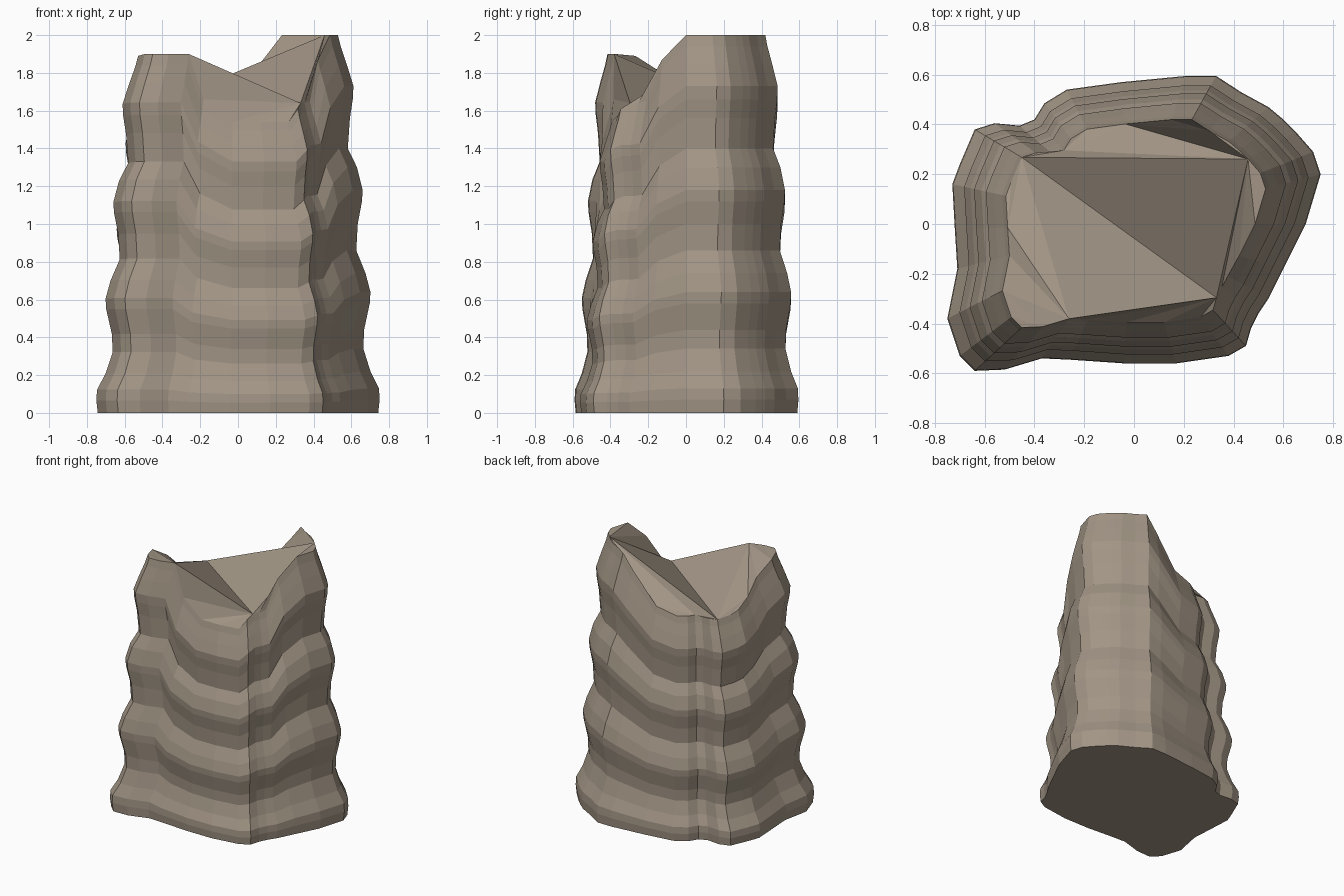
import bpy, bmesh

# Outline at the widest ring, counter-clockwise from the left: x, y, rim height
outline = [
    (-.75, -.38, 1.89), (-.70, -.53, 1.9), (-.64, -.59, 1.9), (-.52, -.585, 1.9),
    (-.37, -.54, 1.9), (-.26, -.545, 1.66), (-.04, -.56, 1.54), (.17, -.56, 1.54),
    (.38, -.53, 1.54), (.45, -.49, 1.61), (.47, -.42, 1.64), (.50, -.36, 1.64),
    (.54, -.30, 1.65), (.60, -.18, 1.87), (.69, .00, 2.0), (.75, .20, 2.0),
    (.72, .29, 2.0), (.65, .37, 2.0), (.60, .42, 2.0), (.54, .47, 2.0),
    (.43, .53, 2.0), (.33, .595, 2.0), (.21, .595, 1.89), (-.05, .57, 1.66),
    (-.27, .54, 1.62), (-.36, .485, 1.62), (-.40, .42, 1.62), (-.46, .395, 1.62),
    (-.56, .405, 1.62), (-.64, .38, 1.62), (-.70, .24, 1.63), (-.73, .16, 1.65),
    (-.72, -.02, 1.70), (-.71, -.18, 1.8),
]
# Strata profile: fraction of the rim height, scale of the outline
profile = [
    (0, .99), (.035, 1), (.065, .995), (.11, .935), (.17, .885), (.22, .89),
    (.29, .93), (.32, .935), (.37, .90), (.43, .835), (.50, .845), (.56, .875),
    (.59, .88), (.65, .84), (.70, .775), (.78, .79), (.83, .81), (.865, .815),
    (.92, .77), (.97, .725), (1, .705),
]

bm = bmesh.new()
rings = [[bm.verts.new((x * s, y * s, h * f)) for x, y, h in outline] for f, s in profile]
n = len(outline)

# Layered sides
for lo, hi in zip(rings, rings[1:]):
    for i in range(n):
        j = (i + 1) % n
        bm.faces.new((lo[i], lo[j], hi[j], hi[i]))

# Flat bottom
bm.faces.new(rings[0][::-1])

# Broken top: four rim pieces around a valley from front right to back left
top = rings[-1]
front_left, front_right, back_right, back_left = 4, 10, 17, 29
caps = [top[front_left:front_right + 1], top[front_right:back_right + 1],
        top[back_right:back_left + 1], top[back_left:] + top[:front_left + 1],
        [top[front_left], top[front_right], top[back_left]],
        [top[front_right], top[back_right], top[back_left]]]
cap_faces = [bm.faces.new(c) for c in caps]
bmesh.ops.triangulate(bm, faces=cap_faces)

mesh = bpy.data.meshes.new("rock_pillar")
bm.to_mesh(mesh)
bm.free()
rock = bpy.data.objects.new("rock_pillar", mesh)
bpy.context.collection.objects.link(rock)

# Sandy stone
stone = bpy.data.materials.new("stone")
stone.diffuse_color = (.36, .30, .235, 1)
mesh.materials.append(stone)
